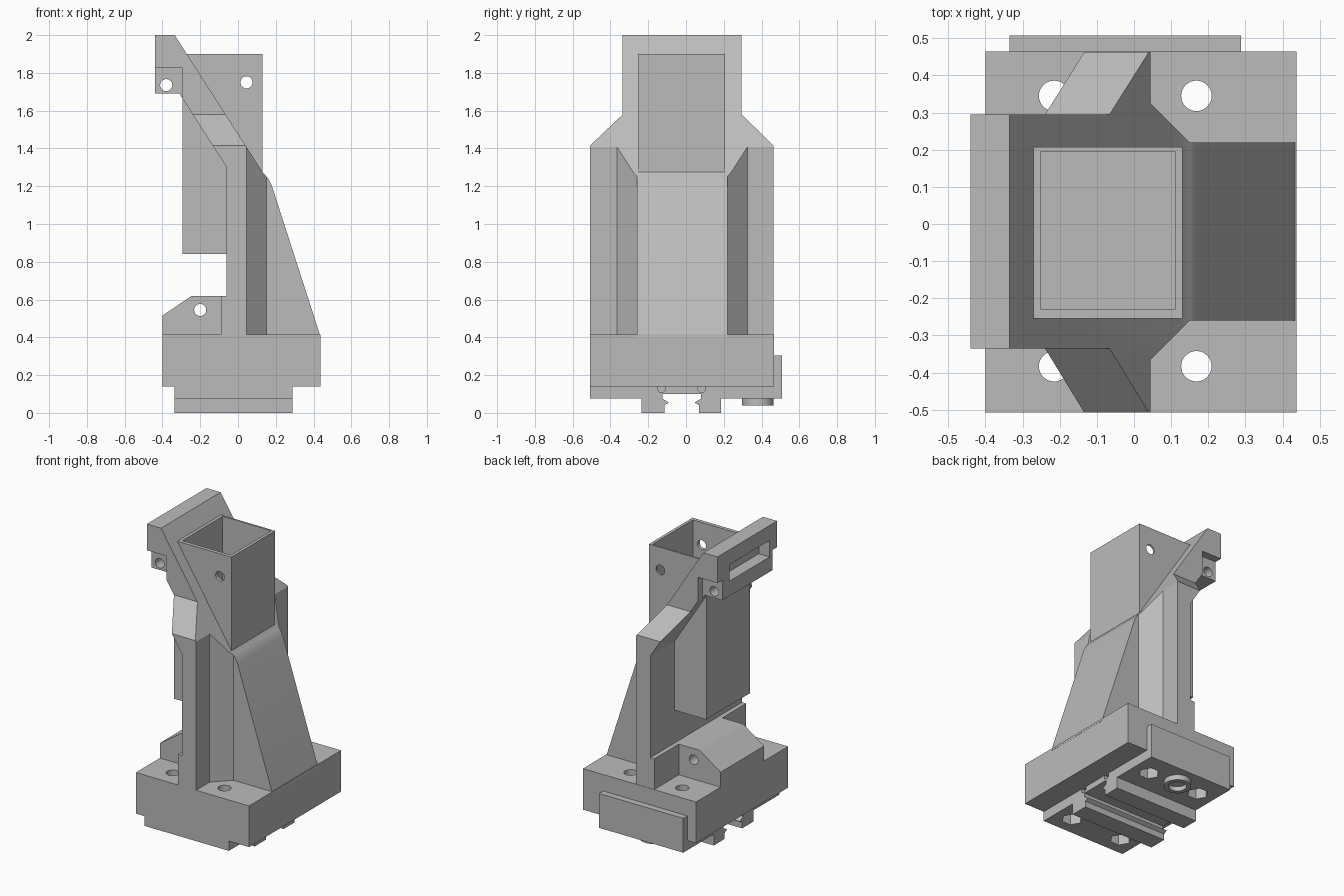
import bpy, bmesh, math

cube = bpy.data.objects.get("Cube")
if cube:
    bpy.data.objects.remove(cube, do_unlink=True)

grey = bpy.data.materials.new("plain_grey")
grey.use_nodes = True
colour = (0.5, 0.5, 0.5, 1)
grey.diffuse_color = colour
grey.node_tree.nodes["Principled BSDF"].inputs["Base Color"].default_value = colour


def prism(name, axis, pts, lo, hi):
    """Extrude a 2D outline along an axis; outline uses the other two axes in order."""
    place = {"x": lambda p, d: (d, p[0], p[1]),
             "y": lambda p, d: (p[0], d, p[1]),
             "z": lambda p, d: (p[0], p[1], d)}[axis]
    bm = bmesh.new()
    bottom = [bm.verts.new(place(p, lo)) for p in pts]
    top = [bm.verts.new(place(p, hi)) for p in pts]
    bm.faces.new(bottom)
    bm.faces.new(top)
    n = len(pts)
    for i in range(n):
        j = (i + 1) % n
        bm.faces.new((bottom[i], bottom[j], top[j], top[i]))
    bmesh.ops.recalc_face_normals(bm, faces=bm.faces)
    mesh = bpy.data.meshes.new(name)
    bm.to_mesh(mesh)
    bm.free()
    mesh.materials.append(grey)
    ob = bpy.data.objects.new(name, mesh)
    bpy.context.collection.objects.link(ob)
    return ob


def box(name, x, y, z):
    return prism(name, "z", [(x[0], y[0]), (x[1], y[0]), (x[1], y[1]), (x[0], y[1])], *z)


def rod(name, axis, centre, r, lo, hi, sides=32):
    pts = [(centre[0] + r * math.cos(math.tau * i / sides),
            centre[1] + r * math.sin(math.tau * i / sides)) for i in range(sides)]
    return prism(name, axis, pts, lo, hi)


def combine(ob, tools, operation="DIFFERENCE"):
    """Apply each helper solid to the part, then discard it."""
    bpy.context.view_layer.objects.active = ob
    for tool in tools:
        tool.hide_render = True
        mod = ob.modifiers.new("cut", "BOOLEAN")
        mod.solver = "EXACT"
        mod.operation = operation
        mod.object = tool
        bpy.ops.object.modifier_apply(modifier=mod.name)
        bpy.data.objects.remove(tool, do_unlink=True)


def smooth(ob):
    bpy.ops.object.select_all(action="DESELECT")
    ob.select_set(True)
    bpy.context.view_layer.objects.active = ob
    bpy.ops.object.shade_smooth_by_angle(angle=math.radians(25))


# Tower: side profile, trimmed by its end outline and its plan
tower = prism("tower", "y", [
    (-0.44, 2), (-0.335, 2), (0.13, 1.275), (0.16, 1.24), (0.18, 1.2), (0.438, 0.4),
    (-0.06, 0.4), (-0.06, 1.3), (-0.31, 1.69), (-0.44, 1.69)], -0.6, 0.6)
outline = prism("end_outline", "x", [
    (-0.508, 0.3), (-0.508, 1.415), (-0.335, 1.58), (-0.335, 2.1),
    (0.295, 2.1), (0.295, 1.58), (0.463, 1.415), (0.463, 0.3)], -0.6, 0.6)
plan = prism("plan_outline", "z", [
    (-0.6, -0.6), (0.045, -0.6), (0.045, -0.365), (0.15, -0.26), (0.6, -0.26),
    (0.6, 0.22), (0.15, 0.22), (0.045, 0.325), (0.045, 0.6), (-0.6, 0.6)], 0.3, 2.2)
combine(tower, [outline, plan], "INTERSECT")


# Cavity shared by the tower and the chute
def cavity():
    return box("cavity", (-0.25, 0.11), (-0.23, 0.195), (0.88, 2.2))


combine(tower, [
    cavity(),
    box("hook_relief", (-0.6, -0.295), (0.245, 0.5), (1.6, 1.825)),
    box("hook_relief", (-0.6, -0.295), (-0.5, -0.285), (1.6, 1.825)),
    box("hook_slot", (-0.6, -0.36), (-0.255, 0.17), (1.79, 1.9)),
    rod("hook_pin_hole", "y", (-0.38, 1.735), 0.032, -0.6, 0.6)])

# Rectangular chute
chute = box("chute", (-0.295, 0.13), (-0.255, 0.207), (0.84, 1.9))
combine(chute, [cavity(), rod("chute_hole", "y", (0.045, 1.75), 0.032, -0.6, 0.6)])

# Base with stepped underside and four bolt holes with hexagon pockets
base = box("base", (-0.4, 0.437), (-0.508, 0.465), (0.14, 0.415))
slabs = [box("front_foot", (-0.335, 0.288), (-0.508, -0.235), (0.075, 0.2)),
         box("back_foot", (-0.335, 0.288), (0.185, 0.465), (0.075, 0.2)),
         box("back_plate", (-0.335, 0.288), (0.4, 0.508), (0.075, 0.305))]
combine(base, slabs, "UNION")
for x in (-0.215, 0.168):
    for y in (-0.383, 0.345):
        combine(base, [rod("bolt_hole", "z", (x, y), 0.041, 0, 0.6),
                       rod("nut_pocket", "z", (x, y), 0.065, 0, 0.15, 6)])

# Round socket under the back foot
socket = rod("round_socket", "z", (-0.025, 0.38), 0.083, 0.04, 0.085)
combine(socket, [rod("socket_bore", "z", (-0.025, 0.38), 0.055, 0, 0.07)])

# Rail channel beneath the base
rail = prism("rail_channel", "x", [
    (-0.235, 0), (-0.115, 0), (-0.115, 0.04), (-0.09, 0.055), (-0.125, 0.075),
    (-0.125, 0.1), (0.08, 0.1), (0.08, 0.075), (0.045, 0.055), (0.07, 0.04),
    (0.07, 0), (0.185, 0), (0.185, 0.15), (-0.235, 0.15)], -0.335, 0.288)
combine(rail, [rod("rail_hole", "x", (y, 0.128), 0.02, 0.15, 0.5) for y in (-0.13, 0.083)])

# Hinge lug and the ledge behind it
lug = prism("hinge_lug", "y", [(-0.4, 0.4), (-0.4, 0.515), (-0.245, 0.62), (-0.08, 0.62),
                               (-0.08, 0.4)], -0.255, 0.205)
combine(lug, [rod("lug_hole", "y", (-0.2, 0.545), 0.032, -0.6, 0.6)])
box("ledge", (-0.09, -0.05), (-0.508, 0.463), (0.4, 0.62))

for part in (tower, chute, base, socket, lug):
    smooth(part)
